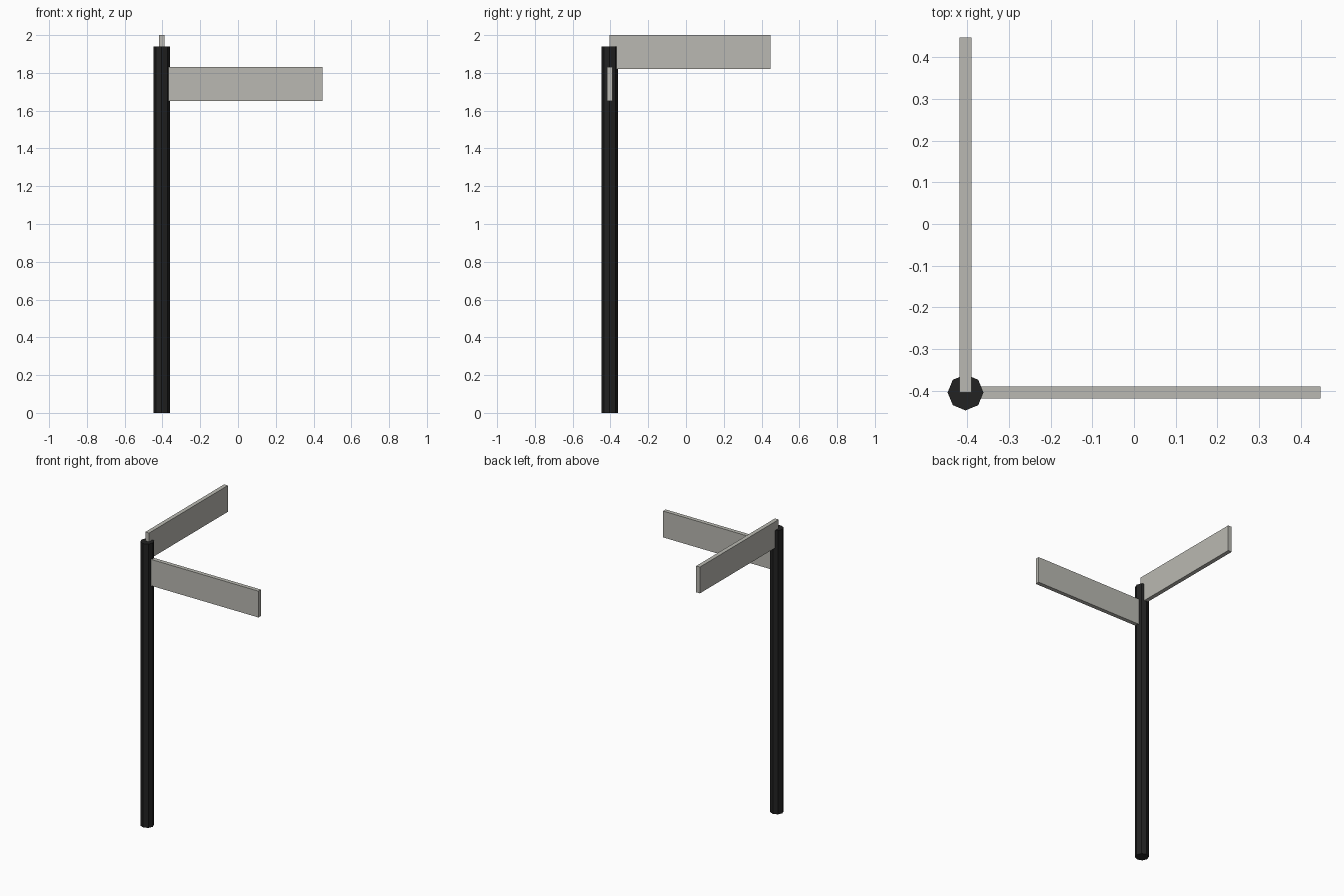
import bpy
import bmesh
from mathutils import Matrix, Vector

cube = bpy.data.objects.get("Cube")
if cube:
    bpy.data.objects.remove(cube, do_unlink=True)


def make_material(name, rgb):
    mat = bpy.data.materials.new(name)
    mat.use_nodes = True
    color = (*rgb, 1.0)
    mat.diffuse_color = color
    mat.node_tree.nodes["Principled BSDF"].inputs["Base Color"].default_value = color
    return mat


def add_object(name, bm, mat):
    mesh = bpy.data.meshes.new(name)
    bm.to_mesh(mesh)
    bm.free()
    mesh.materials.append(mat)
    obj = bpy.data.objects.new(name, mesh)
    bpy.context.collection.objects.link(obj)
    return obj


def add_board(name, low, high, mat):
    low, high = Vector(low), Vector(high)
    bm = bmesh.new()
    matrix = Matrix.Translation((low + high) / 2) @ Matrix.Diagonal((high - low).to_4d())
    matrix[3][3] = 1.0
    bmesh.ops.create_cube(bm, size=1, matrix=matrix)
    return add_object(name, bm, mat)


black = make_material("black metal", (0.016, 0.016, 0.016))
grey = make_material("warm grey", (0.49, 0.485, 0.445))

AXIS = -0.404        # post centre in both x and y
RADIUS = 0.043
POST_HEIGHT = 1.94
HALF = 0.014         # half the board thickness
END = 0.447          # far end of both boards
BOARD_HEIGHT = 0.18

# Octagonal post with corners on the axes
bm = bmesh.new()
bmesh.ops.create_cone(bm, cap_ends=True, segments=8, radius1=RADIUS, radius2=RADIUS,
                      depth=POST_HEIGHT,
                      matrix=Matrix.Translation((AXIS, AXIS, POST_HEIGHT / 2)))
add_object("post", bm, black)

# Upper board points to the back, lower board to the left
add_board("upper_sign_board", (AXIS - HALF, AXIS, 2 - BOARD_HEIGHT),
          (AXIS + HALF, END, 2), grey)
add_board("lower_sign_board", (AXIS, AXIS - HALF, 1.652),
          (END, AXIS + HALF, 1.652 + BOARD_HEIGHT), grey)
